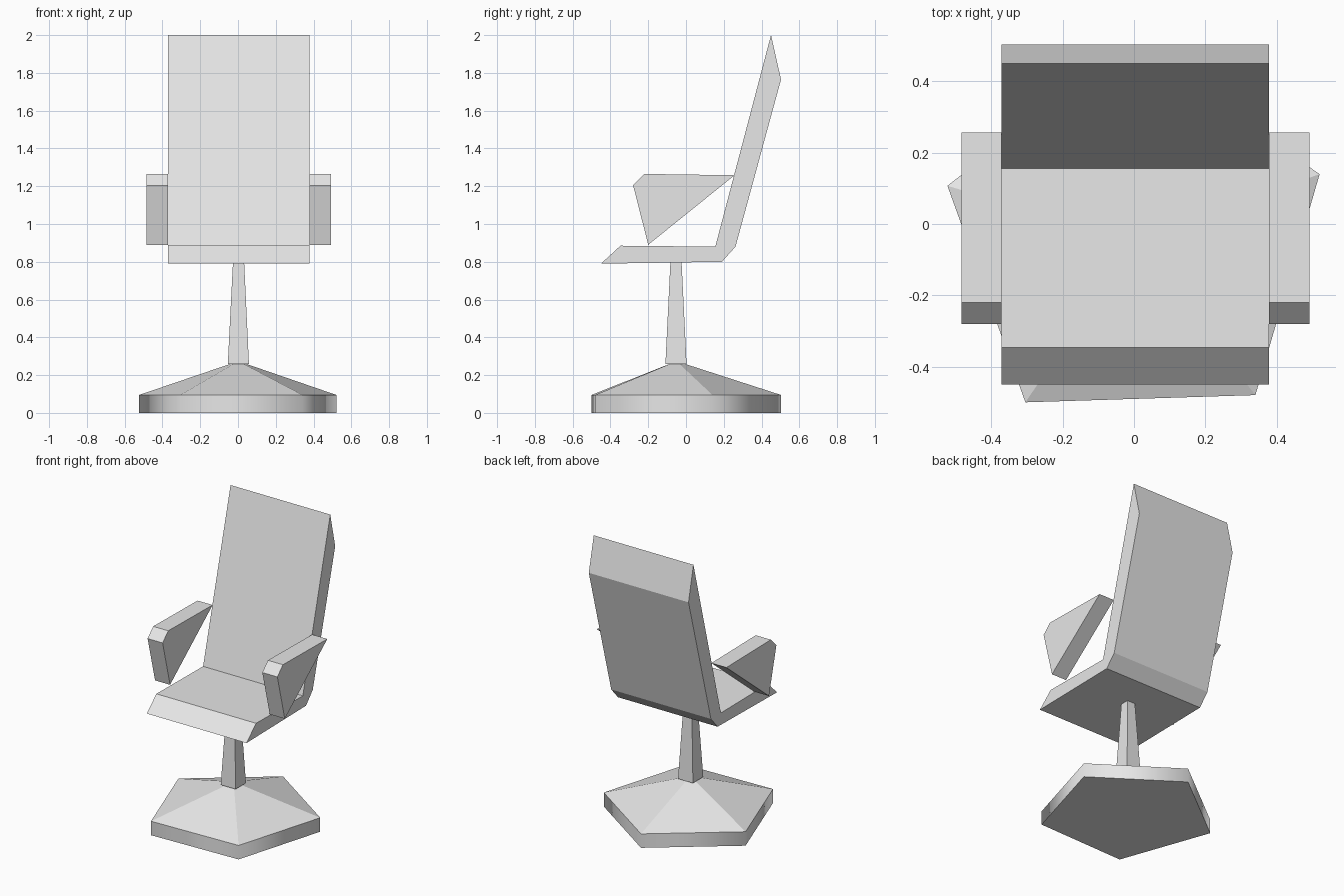
import bpy, bmesh, math

cube = bpy.data.objects.get("Cube")
if cube:
    bpy.data.objects.remove(cube, do_unlink=True)

# Single light grey material
grey = bpy.data.materials.new("light grey")
grey.use_nodes = True
colour = (0.8, 0.8, 0.8, 1)
grey.diffuse_color = colour
grey.node_tree.nodes["Principled BSDF"].inputs["Base Color"].default_value = colour

MID_X = 0.004


def finish(name, bm):
    bmesh.ops.recalc_face_normals(bm, faces=bm.faces)
    mesh = bpy.data.meshes.new(name)
    bm.to_mesh(mesh)
    bm.free()
    mesh.materials.append(grey)
    obj = bpy.data.objects.new(name, mesh)
    bpy.context.collection.objects.link(obj)
    return obj


def extrude_profile(name, profile, x0, x1):
    """Side outline in (y, z), extruded across x."""
    bm = bmesh.new()
    face = bm.faces.new([bm.verts.new((x0, y, z)) for y, z in profile])
    out = bmesh.ops.extrude_face_region(bm, geom=[face])["geom"]
    verts = [v for v in out if isinstance(v, bmesh.types.BMVert)]
    bmesh.ops.translate(bm, verts=verts, vec=(x1 - x0, 0, 0))
    return finish(name, bm)


def loft(name, sides, turn, rings, cap_bottom=True, cap_top=True):
    """Polygon rings given as (radius, centre x, centre y, z)."""
    bm = bmesh.new()
    loops = []
    for r, cx, cy, z in rings:
        angles = [math.radians(turn + 360 * i / sides) for i in range(sides)]
        loops.append([bm.verts.new((cx + r * math.cos(a), cy + r * math.sin(a), z))
                      for a in angles])
    for low, high in zip(loops, loops[1:]):
        for i in range(sides):
            j = (i + 1) % sides
            bm.faces.new((low[i], low[j], high[j], high[i]))
    if cap_bottom:
        bm.faces.new(loops[0][::-1])
    if cap_top:
        bm.faces.new(loops[-1])
    return finish(name, bm)


# Pentagonal foot: softly shaded rim with a faceted sloping top
rim = loft("base_rim", 5, 91.8,
           [(0.549, 0.004, -0.046, 0), (0.549, 0.004, -0.046, 0.095)], cap_top=False)
bpy.ops.object.select_all(action='DESELECT')
rim.select_set(True)
bpy.context.view_layer.objects.active = rim
bpy.ops.object.shade_smooth_by_angle(angle=math.radians(80))
loft("base_slope", 5, 91.8,
     [(0.549, 0.004, -0.046, 0.095), (0.03, 0.002, -0.05, 0.264)], cap_bottom=False)

# Square tapering post
loft("post", 4, 45,
     [(0.079, 0.002, -0.053, 0.26), (0.042, 0.003, -0.053, 0.795)])

# Seat and backrest in one bent slab
extrude_profile("seat_and_back",
                [(-0.45, 0.79), (-0.347, 0.885), (0.155, 0.88), (0.45, 2.0),
                 (0.503, 1.765), (0.262, 0.88), (0.19, 0.80)],
                MID_X - 0.375, MID_X + 0.375)

# Armrests
arm = [(-0.2, 0.89), (-0.28, 1.205), (-0.22, 1.265), (0.257, 1.258)]
for name, side in (("left_armrest", 1), ("right_armrest", -1)):
    extrude_profile(name, arm, MID_X + side * 0.375, MID_X + side * 0.488)
